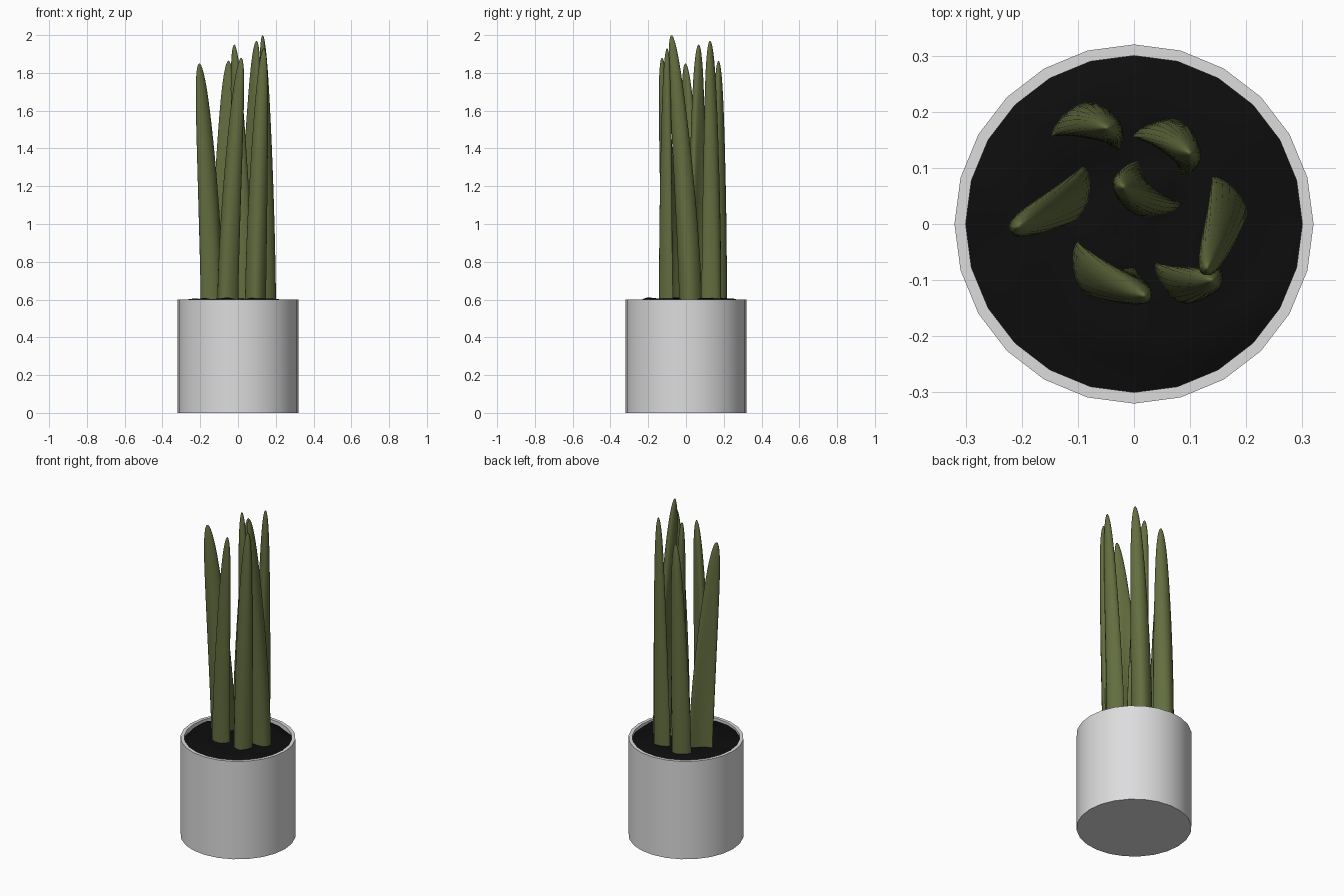
import bpy, bmesh, math, random
from mathutils import Vector, noise

if "Cube" in bpy.data.objects:
    bpy.data.objects.remove(bpy.data.objects["Cube"])

random.seed(4)


def material(name, rgb):
    m = bpy.data.materials.new(name)
    m.diffuse_color = (*rgb, 1)
    m.use_nodes = True
    m.node_tree.nodes["Principled BSDF"].inputs["Base Color"].default_value = m.diffuse_color
    return m


GREY = material("pot grey", (0.72, 0.72, 0.73))
SOIL = material("dark soil", (0.004, 0.004, 0.004))
GREEN = material("leaf green", (0.125, 0.155, 0.05))


def finish(name, bm, mat, angle):
    bmesh.ops.recalc_face_normals(bm, faces=bm.faces)
    me = bpy.data.meshes.new(name)
    bm.to_mesh(me)
    bm.free()
    me.materials.append(mat)
    ob = bpy.data.objects.new(name, me)
    bpy.context.collection.objects.link(ob)
    bpy.ops.object.select_all(action='DESELECT')
    ob.select_set(True)
    bpy.context.view_layer.objects.active = ob
    bpy.ops.object.shade_smooth_by_angle(angle=math.radians(angle))
    return ob


def bridge(bm, a, b):
    n = len(a)
    for i in range(n):
        bm.faces.new((a[i], a[(i + 1) % n], b[(i + 1) % n], b[i]))


def circle(bm, r, z, n=24):
    return [bm.verts.new((r * math.cos(math.tau * i / n), r * math.sin(math.tau * i / n), z))
            for i in range(n)]


# Pot: thin-walled cylinder, open at the top
bm = bmesh.new()
rings = [circle(bm, r, z) for r, z in ((0.32, 0), (0.32, 0.6), (0.30, 0.6), (0.30, 0.02))]
for a, b in zip(rings, rings[1:]):
    bridge(bm, a, b)
bm.faces.new(rings[0])
bm.faces.new(rings[-1])
finish("pot", bm, GREY, 35)

# Soil: bumpy disc, lower at the rim
bm = bmesh.new()
rings = []
for k in range(1, 11):
    r = 0.301 * k / 10
    ring = circle(bm, r, 0)
    for v in ring:
        bump = noise.noise(Vector((v.co.x * 14, v.co.y * 14, 3.7)))
        v.co.z = 0.605 + 0.02 * bump - 0.025 * (k / 10) ** 6
    rings.append(ring)
for a, b in zip(rings, rings[1:]):
    bridge(bm, a, b)
bm.faces.new(rings[0])
finish("soil", bm, SOIL, 60)


# Leaf: crescent section from two ends and an outer point, tapering to a round tip
def leaf(name, end_a, end_b, outer, tip, rows=22, n=24, z0=0.56):
    a, b, o = Vector(end_a), Vector(end_b), Vector(outer)
    mid, half = (a + b) / 2, (b - a) / 2
    side = Vector((-half.y, half.x)).normalized()
    depth = (o - mid).dot(side)
    if depth < 0:
        side, depth = -side, -depth
    thick = 0.027
    bow = depth - thick
    base = mid + side * bow * 0.6
    top = Vector(tip[:2])
    bm = bmesh.new()
    rings = []
    for j in range(rows):
        t = 1 - (1 - j / rows) ** 2
        s = (1 - 0.6 * t * t) * math.sqrt(1 - t ** 16)
        c = base.lerp(top, t ** 1.4)
        ring = []
        for i in range(n):
            ang = math.tau * i / n
            u, v = math.cos(ang), math.sin(ang)
            v = math.copysign(abs(v) ** 0.8, v)
            p = half * u + side * (bow * (1 - t) * (0.4 - u * u) + thick * (1 + 0.6 * t) * v)
            q = c + p * s
            ring.append(bm.verts.new((q.x, q.y, z0 + t * (tip[2] - z0))))
        rings.append(ring)
    for r1, r2 in zip(rings, rings[1:]):
        bridge(bm, r1, r2)
    apex = bm.verts.new((top.x, top.y, tip[2]))
    last = rings[-1]
    for i in range(n):
        bm.faces.new((last[i], last[(i + 1) % n], apex))
    bm.faces.new(rings[0])
    finish(name, bm, GREEN, 60)


leaf("leaf_back_left", (-0.147, 0.162), (-0.025, 0.135), (-0.085, 0.22), (-0.05, 0.172, 1.865))
leaf("leaf_back_right", (0.0, 0.16), (0.09, 0.085), (0.085, 0.185), (0.098, 0.127, 1.97))
leaf("leaf_centre", (0.0, 0.11), (0.08, 0.03), (0.0, 0.015), (-0.02, 0.067, 1.95))
leaf("leaf_left", (-0.085, 0.10), (-0.195, 0.02), (-0.10, 0.01), (-0.205, -0.003, 1.85))
leaf("leaf_front_left", (-0.105, -0.035), (0.0, -0.085), (-0.085, -0.125), (0.017, -0.127, 1.88))
leaf("leaf_front_right", (0.037, -0.075), (0.148, -0.075), (0.095, -0.143), (0.137, -0.10, 1.93))
leaf("leaf_right", (0.145, 0.085), (0.125, -0.035), (0.202, 0.02), (0.13, -0.077, 2.0))
